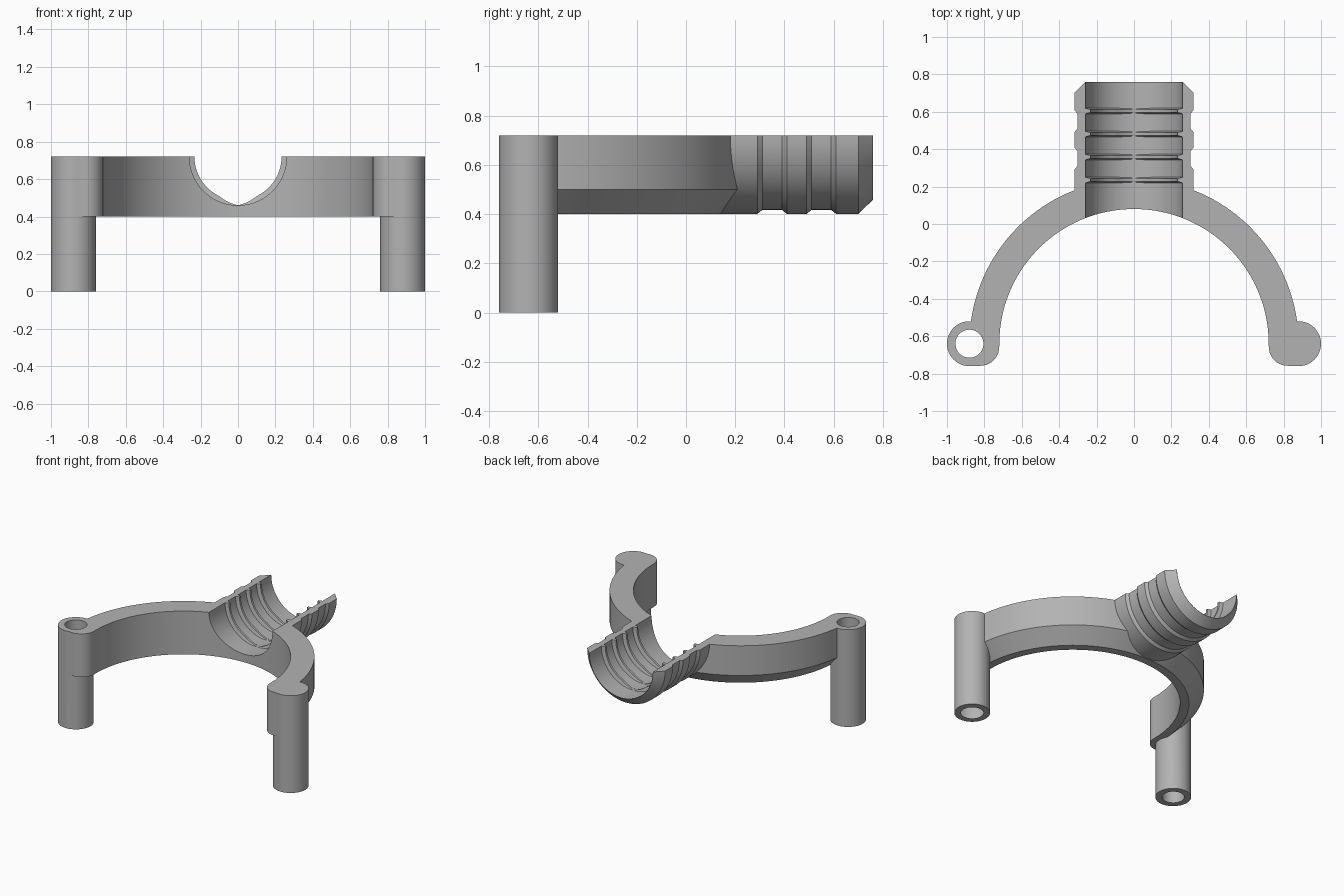
import bpy, bmesh
from math import sin, cos, pi

cube = bpy.data.objects.get("Cube")
if cube:
    bpy.data.objects.remove(cube, do_unlink=True)

TOP, OVER = 0.72, 0.9        # finished top plane, and height before trimming
ARC_Y = -0.64                # arch centre, also the row of the posts
POST_X, POST_R, HOLE_R = 0.88, 0.12, 0.075
ARCH_IN, ARCH_OUT = 0.72, 0.88
BORE = 0.26

grey = bpy.data.materials.new("grey plastic")
grey.use_nodes = True
colour = (0.45, 0.45, 0.45, 1)
grey.diffuse_color = colour
grey.node_tree.nodes["Principled BSDF"].inputs["Base Color"].default_value = colour


def make(name, rings, loop):
    """Skin equal rings of points; loop joins the last ring to the first."""
    bm = bmesh.new()
    rows = [[bm.verts.new(p) for p in ring] for ring in rings]
    n = len(rows[0])
    pairs = list(zip(rows, rows[1:]))
    if loop:
        pairs.append((rows[-1], rows[0]))
    for a, b in pairs:
        for i in range(n):
            j = (i + 1) % n
            bm.faces.new((a[i], a[j], b[j], b[i]))
    if not loop:
        bm.faces.new(rows[0])
        bm.faces.new(rows[-1])
    bmesh.ops.recalc_face_normals(bm, faces=bm.faces)
    mesh = bpy.data.meshes.new(name)
    bm.to_mesh(mesh)
    bm.free()
    mesh.materials.append(grey)
    obj = bpy.data.objects.new(name, mesh)
    bpy.context.collection.objects.link(obj)
    return obj


def prism(name, outline, z0, z1):
    return make(name, [[(x, y, z) for x, y in outline] for z in (z0, z1)], False)


def circle(x, y, r, n):
    return [(x + r * cos(2 * pi * i / n), y + r * sin(2 * pi * i / n)) for i in range(n)]


def turned(name, profile, n=96):
    """Solid of revolution about the socket axis from (radius, y) pairs."""
    return make(name, [[(x, y, z + TOP) for x, z in circle(0, 0, r, n)]
                       for r, y in profile], False)


def combine(body, other, operation):
    mod = body.modifiers.new("combine", 'BOOLEAN')
    mod.operation, mod.solver, mod.object = operation, 'EXACT', other
    bpy.context.view_layer.update()
    graph = bpy.context.evaluated_depsgraph_get()
    mesh = bpy.data.meshes.new_from_object(body.evaluated_get(graph))
    body.modifiers.clear()
    body.data = mesh
    bpy.data.objects.remove(other, do_unlink=True)


# Curved arch with a bevelled lower outside edge
section = [(0.6, 0.4), (0.78, 0.4), (ARCH_OUT, 0.5), (ARCH_OUT, OVER), (0.6, OVER)]
steps, spill = 96, 0.02
angles = [-spill + (pi + 2 * spill) * i / steps for i in range(steps + 1)]
body = make("bracket_body", [[(r * cos(a), ARC_Y + r * sin(a), z) for r, z in section]
                             for a in angles], False)

# Grooved half-round socket, bevelled at its open end
combine(body, turned("socket", [
    (0.319, -0.05), (0.319, 0.29), (0.303, 0.31), (0.303, 0.39), (0.319, 0.41),
    (0.319, 0.49), (0.303, 0.51), (0.303, 0.59), (0.319, 0.61), (0.319, 0.70),
    (0.26 + 0.001, 0.76)]), 'UNION')
combine(body, prism("arch_cutter", circle(0, ARC_Y, ARCH_IN, 192), 0.3, 1.2), 'DIFFERENCE')
combine(body, turned("bore_cutter", [(BORE, -0.3), (BORE, 1)]), 'DIFFERENCE')

# Rounded lugs and hollow posts at both ends
for side in (1, -1):
    fillet = [(0.821 - 0.1 * cos(a), -0.658 - 0.1 * sin(a))
              for a in [pi / 2 * i / 10 for i in range(11)]]
    outline = [(0.721, ARC_Y)] + fillet + [(POST_X, -0.758), (POST_X, ARC_Y)]
    combine(body, prism("lug", [(side * x, y) for x, y in outline], 0.4, OVER), 'UNION')
    centre = (side * POST_X, ARC_Y)
    combine(body, prism("post", circle(*centre, POST_R, 48), 0, OVER), 'UNION')
    combine(body, prism("hole_cutter", circle(*centre, HOLE_R, 40), -0.1, 1.2), 'DIFFERENCE')

# Trim everything to one flat top
square = [(-2, -2), (2, -2), (2, 2), (-2, 2)]
combine(body, prism("top_cutter", square, TOP, 2), 'DIFFERENCE')
objects = [body]

# Inner grip ridges, fading to nothing along the bottom of the socket
for k in range(4):
    y = 0.235 + 0.123 * k
    rings = []
    for i in range(65):
        a = pi + pi * i / 64
        tip = BORE - 0.027 * min(1, abs(a - 1.5 * pi) / 0.45)
        rings.append([(r * cos(a), y + d, TOP + r * sin(a)) for r, d in
                      ((BORE + 0.003, -0.016), (tip, -0.008),
                       (tip, 0.008), (BORE + 0.003, 0.016))])
    objects.append(make(f"grip_ridge_{k + 1}", rings, False))

# Smooth the round faces, keep the hard edges
bpy.ops.object.select_all(action='DESELECT')
for obj in objects:
    obj.select_set(True)
bpy.context.view_layer.objects.active = body
bpy.ops.object.shade_smooth_by_angle(angle=0.5)
